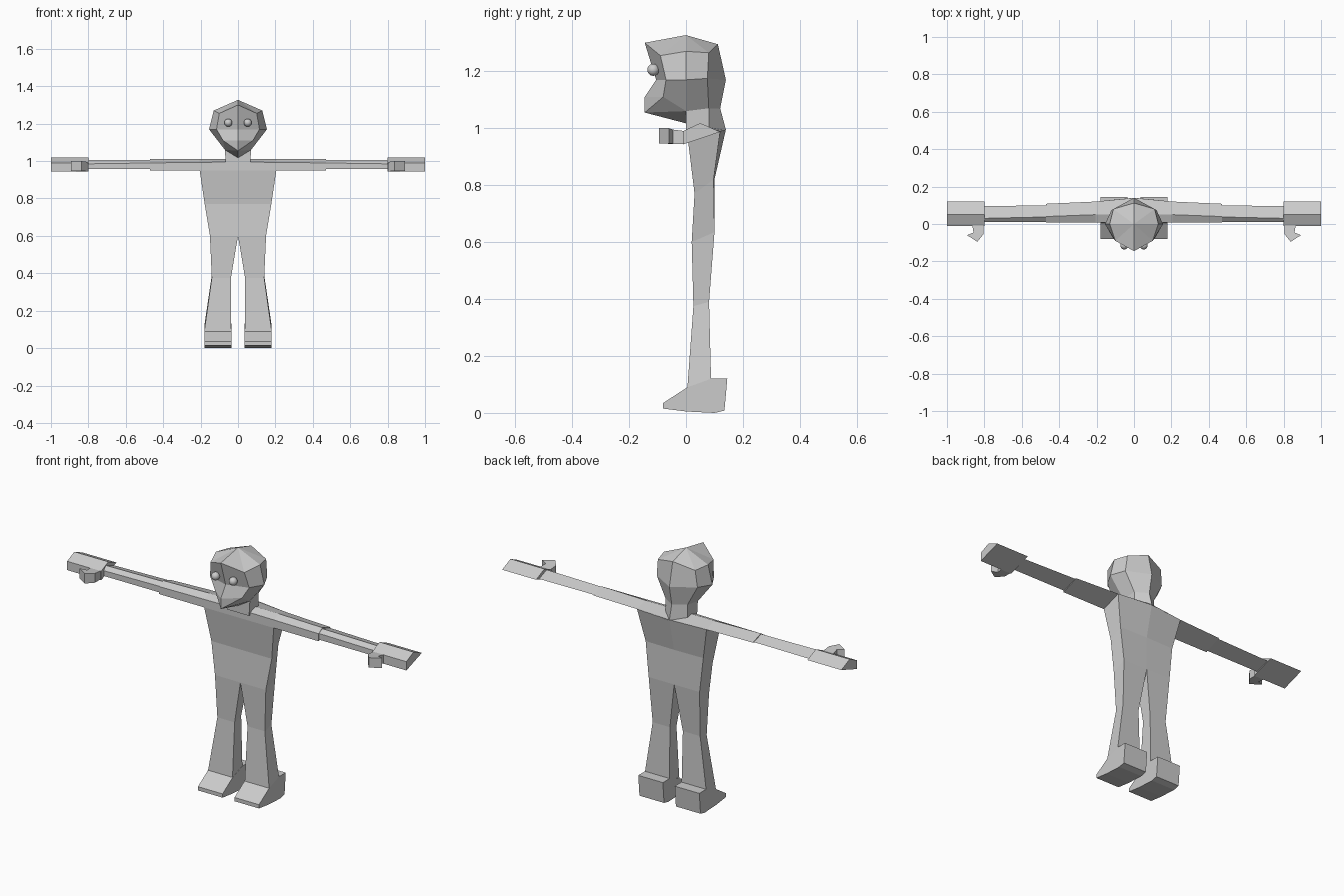
import bpy, bmesh

if "Cube" in bpy.data.objects:
    bpy.data.objects.remove(bpy.data.objects["Cube"])

grey = bpy.data.materials.new("plain grey")
grey.diffuse_color = (0.6, 0.6, 0.6, 1)
grey.use_nodes = True
grey.node_tree.nodes["Principled BSDF"].inputs["Base Color"].default_value = grey.diffuse_color


def make(name, verts, faces):
    """Flat-faced half part at x >= 0, mirrored to the other side."""
    mesh = bpy.data.meshes.new(name)
    mesh.from_pydata(verts, [], faces)
    bm = bmesh.new()
    bm.from_mesh(mesh)
    bmesh.ops.recalc_face_normals(bm, faces=bm.faces)
    bm.to_mesh(mesh)
    bm.free()
    mesh.materials.append(grey)
    obj = bpy.data.objects.new(name, mesh)
    bpy.context.collection.objects.link(obj)
    mod = obj.modifiers.new("mirror", 'MIRROR')
    mod.use_clip = True
    mod.merge_threshold = 0.0005
    return obj


def loft(name, rings, closed=True, start=True, end=True):
    """Join equal rings of points with quads, optionally capping the ends."""
    n = len(rings[0])
    verts = [p for r in rings for p in r]
    faces = []
    for k in range(len(rings) - 1):
        for i in range(n if closed else n - 1):
            j = (i + 1) % n
            faces.append((k*n + i, k*n + j, (k+1)*n + j, (k+1)*n + i))
    if start:
        faces.append(tuple(range(n)))
    if end:
        faces.append(tuple(range(len(verts) - n, len(verts))))
    return make(name, verts, faces)


def box_ring(x0, x1, yf, zf, yb, zb):
    return [(x0, yf, zf), (x1, yf, zf), (x1, yb, zb), (x0, yb, zb)]


def arm_ring(x, front, ridge, back, low, high, top):
    """Wedge section: front bottom, front top, ridge, thin back edge."""
    return [(x, front, low), (x, front, high), (x, ridge, top), (x, back, high - 0.003)]


# Torso: open on the middle plane, tapering to the hips
loft("torso", [
    [(0, .008, .95), (.205, .008, .95), (.205, .12, .99), (0, .14, .995)],
    [(0, .03, .77), (.178, .03, .77), (.17, .097, .82), (0, .1, .82)],
    [(0, .02, .6), (.15, .02, .6), (.15, .1, .635), (0, .1, .635)],
], closed=False, start=False, end=False)

# Legs
loft("leg", [
    box_ring(0, .15, .02, .6, .1, .635),
    box_ring(.038, .14, .026, .375, .081, .39),
    box_ring(.036, .18, .005, .09, .088, .12),
], start=False, end=False)

# Feet: side profile extruded across the foot
foot = [(-.08, .015), (-.08, .035), (.005, .09), (.088, .12),
        (.145, .12), (.135, .008), (.1, 0), (.0, .005)]
loft("foot", [[(x, y, z) for y, z in foot] for x in (.035, .18)])

# Shoulders and arms, stepped at the elbow and the wrist
loft("upper_arm", [
    arm_ring(0, .008, .05, .14, .95, .995, 1.01),
    arm_ring(.205, .008, .05, .12, .95, .993, 1.01),
    arm_ring(.47, .008, .04, .108, .95, .99, 1.01),
], start=False)
loft("forearm", [
    arm_ring(.46, .012, .038, .1, .957, .99, 1.006),
    arm_ring(.81, .012, .03, .095, .957, .985, 1.006),
])
loft("hand", [
    arm_ring(.8, -.01, .05, .12, .943, .99, 1.018),
    arm_ring(1.0, -.01, .05, .12, .943, .99, 1.018),
])

# Thumb: bent strip from the hand, then hooked outwards
thumb = [(.805, -.005, .865, -.005, .945, .99), (.805, -.055, .858, -.045, .945, .995),
         (.838, -.095, .892, -.06, .947, 1.0)]
loft("thumb", [[(xa, ya, lo), (xb, yb, lo), (xb, yb, hi), (xa, ya, hi)]
               for xa, ya, xb, yb, lo, hi in thumb])

# Head: faceted skull with inset face, pointed chin, underside and neck
head = [
    (0, 0, 1.327),
    (0, -.145, 1.3), (.1, -.09, 1.255), (.13, 0, 1.27), (.11, .08, 1.265), (0, .112, 1.295),
    (0, -.105, 1.17), (.115, -.07, 1.17), (.155, 0, 1.17), (.12, .075, 1.175), (0, .14, 1.17),
    (0, -.145, 1.11), (.08, -.08, 1.11), (.07, 0, 1.06), (.065, .08, 1.07), (0, .12, 1.07),
    (0, -.145, 1.055), (0, 0, 1.017),
    (0, 0, .98), (.065, 0, .98), (.065, .08, .98), (0, .14, .995),
]
faces = [(0, 1 + i, 2 + i) for i in range(4)]
faces += [(a + i, a + i + 1, a + i + 6, a + i + 5) for a in (1, 6) for i in range(4)]
faces += [(11, 12, 16), (16, 12, 13), (16, 13, 17),
          (17, 13, 19, 18), (13, 14, 20, 19), (14, 15, 21, 20)]
make("head", head, faces)

# Eyes
for side, x in (("left", .052), ("right", -.052)):
    bpy.ops.mesh.primitive_uv_sphere_add(segments=24, ring_count=14, radius=.021,
                                         location=(x, -.115, 1.205))
    eye = bpy.context.object
    eye.name = side + "_eye"
    eye.data.materials.append(grey)
    bpy.ops.object.shade_smooth()
